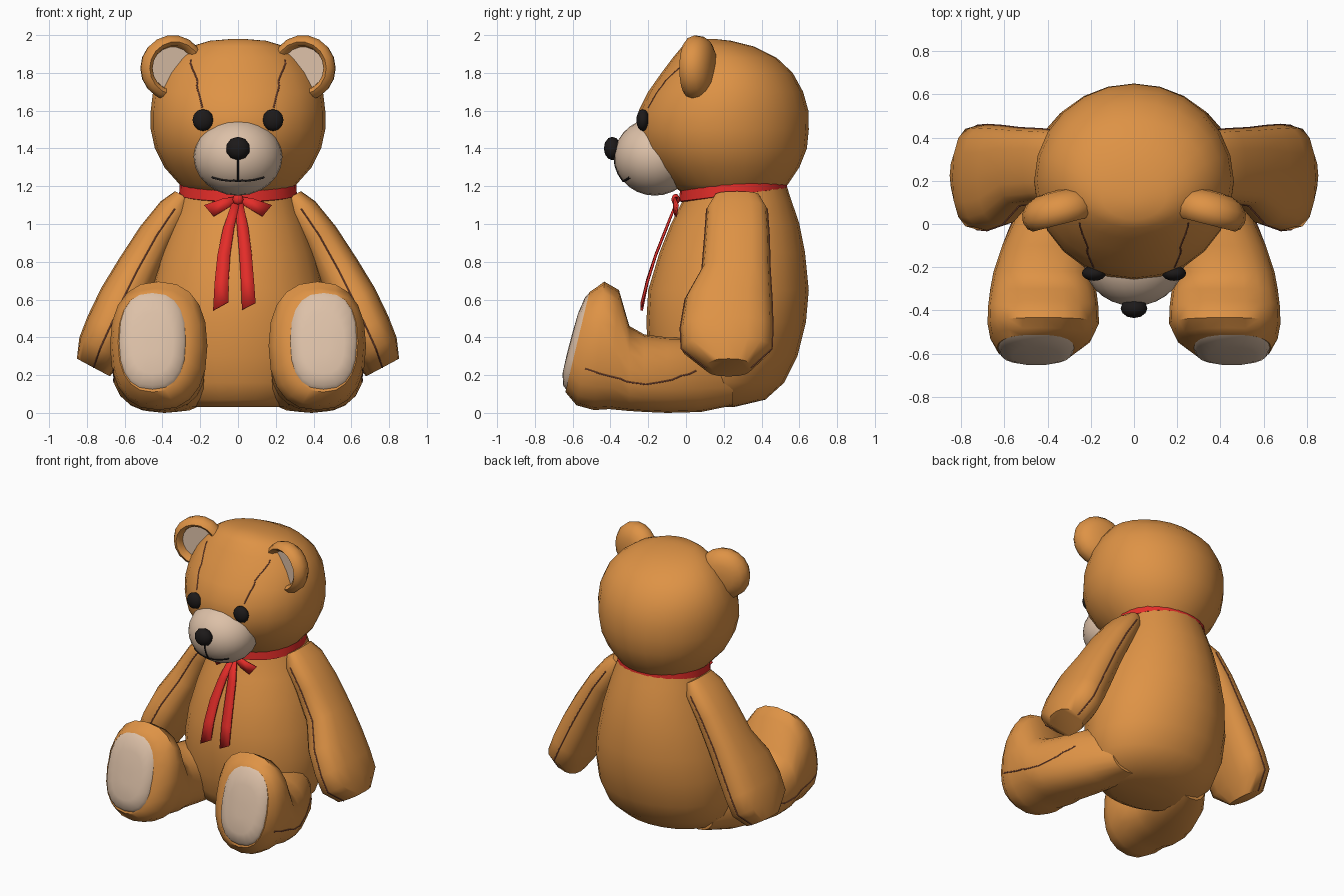
import bpy, bmesh, math
from mathutils import Vector as V, Matrix
from mathutils.bvhtree import BVHTree

if "Cube" in bpy.data.objects:
    bpy.data.objects.remove(bpy.data.objects["Cube"])


def material(name, r, g, b):
    m = bpy.data.materials.new(name)
    m.diffuse_color = (r, g, b, 1)
    m.use_nodes = True
    m.node_tree.nodes["Principled BSDF"].inputs["Base Color"].default_value = m.diffuse_color
    return m


FUR = material("fur", .73, .29, .06)
CREAM = material("cream", .72, .53, .39)
BLACK = material("black", .012, .01, .01)
RED = material("red", .78, .026, .022)
SEAM = material("seam", .32, .1, .06)


def finish(name, bm, mat, mirror=False, angle=50):
    bmesh.ops.recalc_face_normals(bm, faces=bm.faces)
    me = bpy.data.meshes.new(name)
    bm.to_mesh(me)
    bm.free()
    me.materials.append(mat)
    me.shade_smooth()
    me.set_sharp_from_angle(angle=math.radians(angle))
    ob = bpy.data.objects.new(name, me)
    bpy.context.collection.objects.link(ob)
    if mirror:
        ob.modifiers.new("Mirror", 'MIRROR')
    return ob


def loft(name, rings, mat, n=20, power=1.0, mirror=False, angle=50, caps=True):
    """Skin rings given as (centre, half-axis u, half-axis v)."""
    bm = bmesh.new()
    rows = []
    for c, u, v in rings:
        row = []
        for i in range(n):
            a = 2 * math.pi * i / n
            k, s = math.cos(a), math.sin(a)
            k = math.copysign(abs(k) ** power, k)
            s = math.copysign(abs(s) ** power, s)
            row.append(bm.verts.new(V(c) + V(u) * k + V(v) * s))
        rows.append(row)
    for a, b in zip(rows, rows[1:]):
        for i in range(n):
            j = (i + 1) % n
            bm.faces.new((a[i], a[j], b[j], b[i]))
    if caps:
        bm.faces.new(rows[0])
        bm.faces.new(rows[-1])
    return finish(name, bm, mat, mirror, angle)


def stack(name, table, mat, n=24, power=1.0):
    """Upright loft from (z, half width, front y, back y)."""
    return loft(name, [((0, (f + b) / 2, z), (w, 0, 0), (0, (b - f) / 2, 0))
                       for z, w, f, b in table], mat, n, power)


def ball(name, c, r, mat, mirror=False, seg=16, rows=10):
    bm = bmesh.new()
    m = Matrix.Translation(c) @ Matrix.Diagonal((*r, 1)) @ Matrix.Rotation(math.pi / 2, 4, 'X')
    bmesh.ops.create_uvsphere(bm, u_segments=seg, v_segments=rows, radius=1, matrix=m)
    return finish(name, bm, mat, mirror)


def stitch(name, target, pts, mat, mirror=False, depth=.004):
    """Thin thread snapped onto the surface of another part."""
    me = target.data
    tree = BVHTree.FromPolygons([v.co for v in me.vertices], [p.vertices[:] for p in me.polygons])
    path = [V(a).lerp(V(b), t / 6) for a, b in zip(pts, pts[1:]) for t in range(6)] + [V(pts[-1])]
    path = [tree.find_nearest(p)[0] for p in path]
    cu = bpy.data.curves.new(name, 'CURVE')
    cu.dimensions = '3D'
    cu.bevel_depth = depth
    cu.bevel_resolution = 1
    for sign in ((1, -1) if mirror else (1,)):
        sp = cu.splines.new('POLY')
        sp.points.add(len(path) - 1)
        for q, p in zip(sp.points, path):
            q.co = (p.x * sign, p.y, p.z, 1)
    cu.materials.append(mat)
    bpy.context.collection.objects.link(bpy.data.objects.new(name, cu))


def ribbon(name, pairs, mirror=False):
    """Flat strip through left/right edge points."""
    bm = bmesh.new()
    rows = [[bm.verts.new(p) for p in pair] for pair in pairs]
    for a, b in zip(rows, rows[1:]):
        bm.faces.new((a[0], a[1], b[1], b[0]))
    ob = finish(name, bm, RED, mirror)
    ob.modifiers.new("Solidify", 'SOLIDIFY').thickness = .012
    return ob


# Body and head
stack("body", [(.03, .24, -.06, .25), (.07, .36, -.13, .42), (.16, .44, -.17, .52),
               (.3, .48, -.2, .59), (.48, .485, -.21, .635), (.65, .46, -.2, .65),
               (.85, .41, -.14, .63), (1.0, .36, -.08, .6), (1.12, .32, -.02, .56),
               (1.24, .28, 0, .52)], FUR)
head = stack("head", [(1.15, .25, 0, .48), (1.21, .31, -.08, .54), (1.3, .39, -.18, .6),
                      (1.4, .44, -.24, .64), (1.5, .462, -.26, .65), (1.6, .462, -.25, .648),
                      (1.7, .45, -.2, .62), (1.8, .405, -.13, .565), (1.88, .34, -.07, .48),
                      (1.94, .25, -.02, .36), (1.97, .15, .02, .24), (1.98, .03, .1, .15)], FUR)

# Face
muzzle = ball("muzzle", (0, -.165, 1.355), (.235, .215, .205), CREAM, seg=24, rows=14)
ball("nose", (0, -.39, 1.4), (.065, .045, .062), BLACK, seg=10, rows=6)
ball("eye", (.185, -.228, 1.55), (.056, .035, .058), BLACK, True, 12, 8)
stitch("mouth", muzzle, [(-.14, -.3, 1.245), (-.07, -.34, 1.215), (0, -.36, 1.205),
                         (.07, -.34, 1.215), (.14, -.3, 1.245)], BLACK, depth=.006)
stitch("lip_line", muzzle, [(0, -.4, 1.37), (0, -.38, 1.28), (0, -.36, 1.205)], BLACK, depth=.005)
stitch("brow_seam", head, [(.28, -.02, 1.9), (.235, -.14, 1.78), (.2, -.23, 1.63)], SEAM, True)

# Ears: round cushions with a dished front
FACE = V((-.25, -.97, 0))
EAR = V((.347, .06, 1.825))


def disc(r, d):
    return EAR + FACE * d, V((.97, -.25, 0)) * r, V((0, 0, r))


loft("ear", [disc(*p) for p in ((.11, 0), (.12, .045), (.14, .062), (.162, .045), (.175, .01),
                                (.168, -.03), (.14, -.065), (.09, -.088), (.03, -.095))],
     FUR, 18, mirror=True)
loft("ear_lining", [disc(.118, .012), disc(.02, -.005)], CREAM, 18, mirror=True)

# Arms: flat paddles sloping outwards
SIDE = V((.88, 0, .47))
arm_table = [(.29, .27, 1.15, .05, .12), (.335, .27, 1.08, .085, .16), (.43, .27, .94, .1, .17),
             (.53, .265, .76, .115, .18), (.61, .225, .6, .13, .23), (.68, .215, .45, .132, .245),
             (.73, .215, .34, .125, .24), (.765, .225, .24, .1, .12)]
arm = loft("arm", [((x, y, z), SIDE * t, (0, w, 0)) for x, y, z, t, w in arm_table],
           FUR, 16, .8, True)
for label, s in (("front", -1), ("back", 1)):
    stitch("arm_seam_" + label, arm, [(x, y + s * w, z) for x, y, z, t, w in arm_table[1:]],
           SEAM, True)

# Legs: (x, y, z, half width, half height, lean of the section)
leg_table = [(.27, .25, .19, .13, .15, 0), (.33, .08, .2, .2, .195, 0),
             (.39, -.1, .2, .22, .2, 0), (.42, -.22, .21, .23, .205, 0),
             (.42, -.3, .235, .245, .225, 0), (.42, -.38, .335, .255, .315, .08),
             (.42, -.46, .355, .258, .34, .08), (.43, -.53, .35, .235, .31, .16),
             (.45, -.575, .375, .185, .265, .24)]


def section(x, y, z, w, h, lean):
    return (x, y, z), (w, 0, 0), (0, h * lean, h)


leg = loft("leg", [section(*r) for r in leg_table], FUR, 20, .85, True)
loft("foot_pad", [section(.453, -.572, .38, .177, .257, .24), section(.453, -.592, .38, .165, .235, .25),
                  section(.453, -.612, .37, .11, .16, .26), section(.453, -.617, .365, .03, .05, .26)],
     CREAM, 20, .8, True)
stitch("leg_seam", leg, [(.7, -.54, .22), (.7, -.38, .17), (.68, -.2, .145), (.64, -.05, .17),
                         (.6, .08, .23)], SEAM, True)

# Collar: tilted band around the neck
loft("collar", [((0, .25, z), (w, 0, 0), (0, w * .9 + .005, .035))
                for z, w in ((1.15, .29), (1.155, .312), (1.215, .308), (1.22, .28))],
     RED, 28, caps=False)

# Bow: knot, two short loops and two hanging tails
ball("bow_knot", (0, -.055, 1.13), (.03, .022, .03), RED, seg=8, rows=6)
ribbon("bow_loop", [((.01, -.055, 1.145), (.01, -.055, 1.11)),
                    ((.08, -.065, 1.135), (.07, -.07, 1.075)),
                    ((.18, -.05, 1.1), (.13, -.06, 1.04))], True)


def tail(name, pts):
    ribbon(name, [((x - w, y, z - d), (x + w, y, z + d)) for x, y, z, w, d in pts])


tail("bow_tail_left", [(-.01, -.055, 1.12, .02, 0), (-.05, -.11, .98, .03, .005),
                       (-.075, -.165, .84, .034, .005), (-.087, -.21, .7, .037, .01),
                       (-.092, -.24, .565, .04, .022)])
tail("bow_tail_right", [(.005, -.055, 1.12, .02, 0), (.025, -.11, .98, .03, 0),
                        (.04, -.165, .84, .033, 0), (.05, -.21, .7, .035, -.005),
                        (.057, -.24, .565, .036, .018)])
